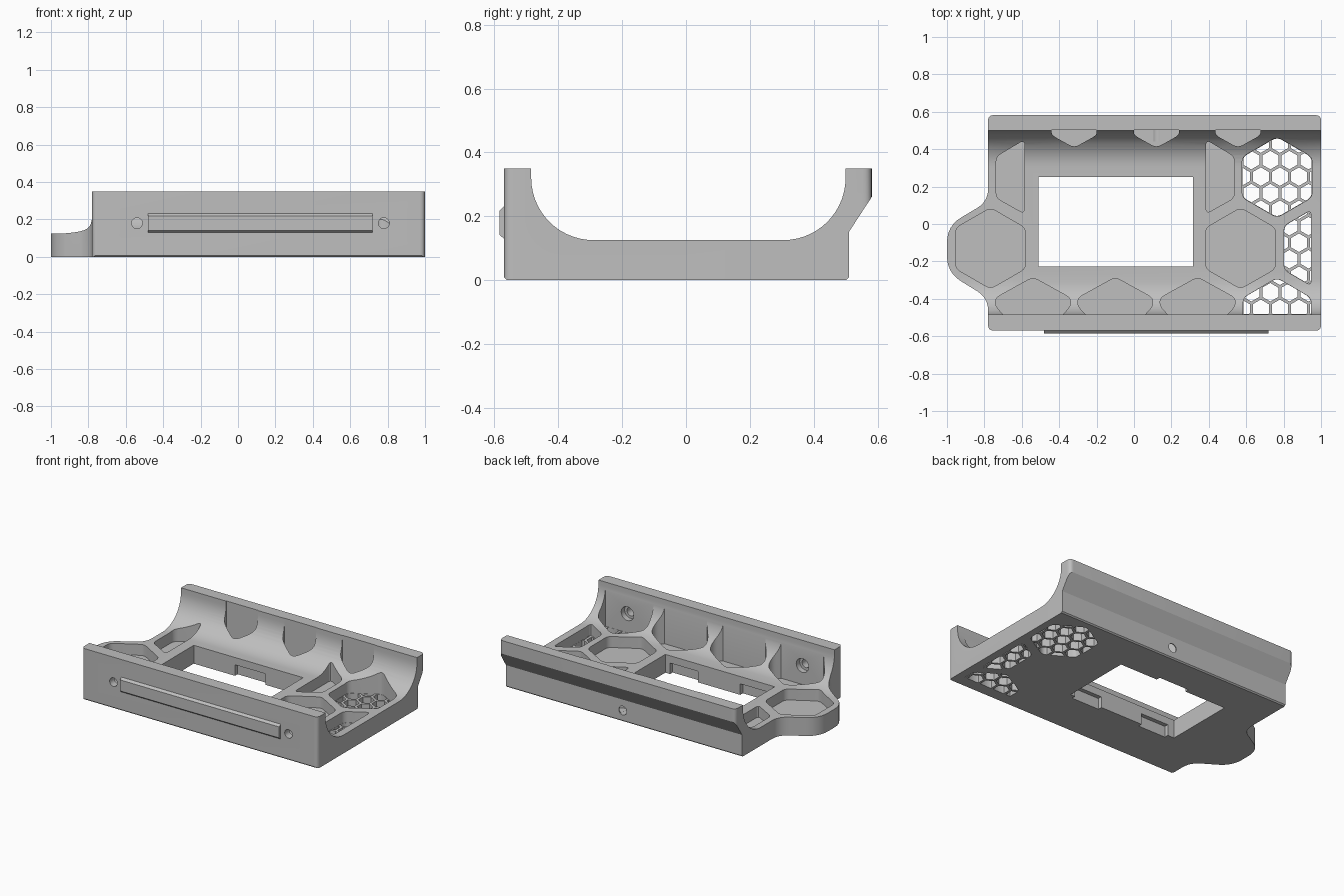
import bpy, bmesh, math
from mathutils import Vector

cube = bpy.data.objects.get("Cube")
if cube:
    bpy.data.objects.remove(cube, do_unlink=True)

grey = bpy.data.materials.new("mid_grey")
grey.use_nodes = True
colour = (0.52, 0.52, 0.52, 1)
grey.diffuse_color = colour
grey.node_tree.nodes["Principled BSDF"].inputs["Base Color"].default_value = colour


# Placement of a 2D outline (u, v) with extrusion w
def plan(u, v, w): return (u, v, w)
def side(u, v, w): return (w, u, v)
def front(u, v, w): return (u, w, v)


def rounded(points, radius=0.03, steps=6):
    """Round outline corners; a third value in a point overrides the radius."""
    out = []
    for i, p in enumerate(points):
        c = Vector(p[:2])
        a, b = Vector(points[i - 1][:2]), Vector(points[(i + 1) % len(points)][:2])
        r = p[2] if len(p) > 2 else radius
        if r == 0:
            out.append(c)
            continue
        s = c + (a - c).normalized() * min(r, (a - c).length * 0.45)
        e = c + (b - c).normalized() * min(r, (b - c).length * 0.45)
        for k in range(steps + 1):
            t = k / steps
            out.append(s * (1 - t) ** 2 + c * 2 * t * (1 - t) + e * t * t)
    return out


def ring(x, y, r, n, start=0.0):
    return [(x + r * math.cos(start + math.tau * k / n),
             y + r * math.sin(start + math.tau * k / n)) for k in range(n)]


def arc(cx, cz, r, a0, a1, n=14):
    angles = [math.radians(a0 + (a1 - a0) * k / n) for k in range(n + 1)]
    return [(cx + r * math.cos(a), cz + r * math.sin(a)) for a in angles]


def shrunk(points):
    """Pull an outline in slightly so that its walls never coincide."""
    mid = sum((Vector(p) for p in points), Vector((0, 0))) / len(points)
    return [mid + (Vector(p) - mid) * 0.99 for p in points]


def prisms(name, outlines, lo, hi, place):
    bm = bmesh.new()
    for outline in outlines:
        low = [bm.verts.new(place(p[0], p[1], lo)) for p in outline]
        top = [bm.verts.new(place(p[0], p[1], hi)) for p in outline]
        bm.faces.new(low[::-1])
        bm.faces.new(top)
        for i in range(len(low)):
            bm.faces.new((low[i - 1], low[i], top[i], top[i - 1]))
    bmesh.ops.recalc_face_normals(bm, faces=bm.faces)
    mesh = bpy.data.meshes.new(name)
    bm.to_mesh(mesh)
    bm.free()
    mesh.materials.append(grey)
    obj = bpy.data.objects.new(name, mesh)
    bpy.context.collection.objects.link(obj)
    return obj


def volume(mesh):
    bm = bmesh.new()
    bm.from_mesh(mesh)
    result = abs(bm.calc_volume())
    bm.free()
    return result


def combine(target, tool, operation="DIFFERENCE"):
    """Cut with the first solver that removes a sensible amount of material."""
    before = volume(target.data)
    for solver in ("MANIFOLD", "EXACT", "FLOAT"):
        mod = target.modifiers.new("combine", "BOOLEAN")
        mod.operation, mod.solver, mod.object = operation, solver, tool
        bpy.context.view_layer.update()
        graph = bpy.context.evaluated_depsgraph_get()
        mesh = bpy.data.meshes.new_from_object(target.evaluated_get(graph))
        target.modifiers.remove(mod)
        if before * 0.05 < volume(mesh) < before * 0.99999:
            target.data = mesh
            break
    bpy.data.objects.remove(tool, do_unlink=True)


# Cradle: channel section with an overhanging back rim
section = [(-0.562, 0), (0.502, 0), (0.51, 0.008), (0.51, 0.15), (0.636, 0.343), (0.636, 0.35), (0.5, 0.35)]
section += arc(0.305, 0.32, 0.195, 0, -90)
section += arc(-0.29, 0.32, 0.195, 270, 180)
section += [(-0.485, 0.35), (-0.62, 0.35), (-0.62, 0.058)]
body = prisms("cradle_body", [section], -1.02, 1.02, side)

# Plan outline with rounded corners and the end tab
outline = [(1, -0.57), (1, 0.582), (-0.78, 0.582), (-0.78, 0.12, 0.07), (-1, -0.01, 0.09),
           (-1, -0.26, 0.09), (-0.78, -0.395, 0.07), (-0.78, -0.57)]
combine(body, prisms("plan_blank", [rounded(outline)], -0.1, 0.5, plan), "INTERSECT")

# Closed-bottom pockets: full hexagons, half hexagons and slivers in the walls
FLOOR = 0.05
HEX = 0.216
pockets = [rounded(ring(x, -0.13, HEX, 6, math.pi / 6)) for x in (-0.767, 0.57)]
for x in (-0.54, -0.10, 0.34):
    pockets.append(rounded([(x - 0.16, -0.483, 0), (x + 0.16, -0.483, 0), (x + 0.2, -0.44),
                            (x + 0.2, -0.395), (x, -0.285), (x - 0.2, -0.395), (x - 0.2, -0.44)]))
for x in (-0.32, 0.12, 0.556):
    pockets.append(rounded([(x - 0.12, 0.503, 0), (x - 0.12, 0.475), (x, 0.408),
                            (x + 0.12, 0.475), (x + 0.12, 0.503, 0)]))
for x, s in ((-0.585, -1), (0.385, 1)):
    pockets.append(rounded([(x, 0.055), (x + s * 0.152, 0.14), (x + s * 0.152, 0.36), (x, 0.45)]))

# Vent areas, also sunk to the floor and then pierced by a honeycomb
vents = [rounded(v) for v in (
    ring(0.765, 0.25, HEX, 6, math.pi / 6),
    [(0.802, -0.01), (0.947, 0.075), (0.947, -0.33), (0.802, -0.245)],
    [(0.583, -0.483, 0), (0.947, -0.483, 0), (0.947, -0.395), (0.765, -0.288), (0.583, -0.395)])]
combine(body, prisms("pocket_cutter", pockets + vents, FLOOR, 0.6, plan))

PITCH = 0.102
cells = []
for row in range(-1, 12):
    for col in range(-3, 4):
        x = 0.78 + (col + 0.5 * (row % 2)) * PITCH
        y = 0.43 - row * PITCH * math.sqrt(3) / 2
        cells.append(ring(x, y, 0.0495, 6, math.pi / 6))
honeycomb = prisms("honeycomb_cutter", cells, -0.1, 0.1, plan)
limits = prisms("vent_limits", [shrunk(v) for v in vents], -0.2, 0.2, plan)
combine(honeycomb, limits, "INTERSECT")
combine(body, honeycomb)


# Central window and the undercut recesses along its long sides
def box(x0, x1, y0, y1):
    return [(x0, y0), (x1, y0), (x1, y1), (x0, y1)]


combine(body, prisms("window_cutter", [box(-0.51, 0.315, -0.227, 0.252)], -0.1, 0.5, plan))
recesses = [box(-0.46, -0.25, -0.255, -0.2), box(0.07, 0.28, -0.255, -0.2),
            box(-0.20, 0.03, 0.22, 0.28)]
combine(body, prisms("recess_cutter", recesses, -0.1, 0.075, plan))

# Screw holes: two through the front wall with inner counterbores, one at the back
spots = [(-0.54, 0.18), (0.78, 0.18)]
combine(body, prisms("screw_cutter", [ring(x, z, 0.029, 24) for x, z in spots], -0.7, -0.46, front))
combine(body, prisms("counterbore_cutter", [ring(x, z, 0.047, 24) for x, z in spots], -0.52, -0.44, front))
combine(body, prisms("back_hole_cutter", [ring(0.12, 0.075, 0.03, 24)], 0.44, 0.6, front))

# Raised mounting strip on the front face
strip = [(-0.565, 0.125), (-0.585, 0.142), (-0.585, 0.217), (-0.565, 0.235)]
rail = prisms("front_strip", [strip], -0.48, 0.72, side)

bpy.ops.object.select_all(action="DESELECT")
for obj in (body, rail):
    obj.select_set(True)
bpy.context.view_layer.objects.active = body
bpy.ops.object.shade_smooth_by_angle(angle=math.radians(30))
